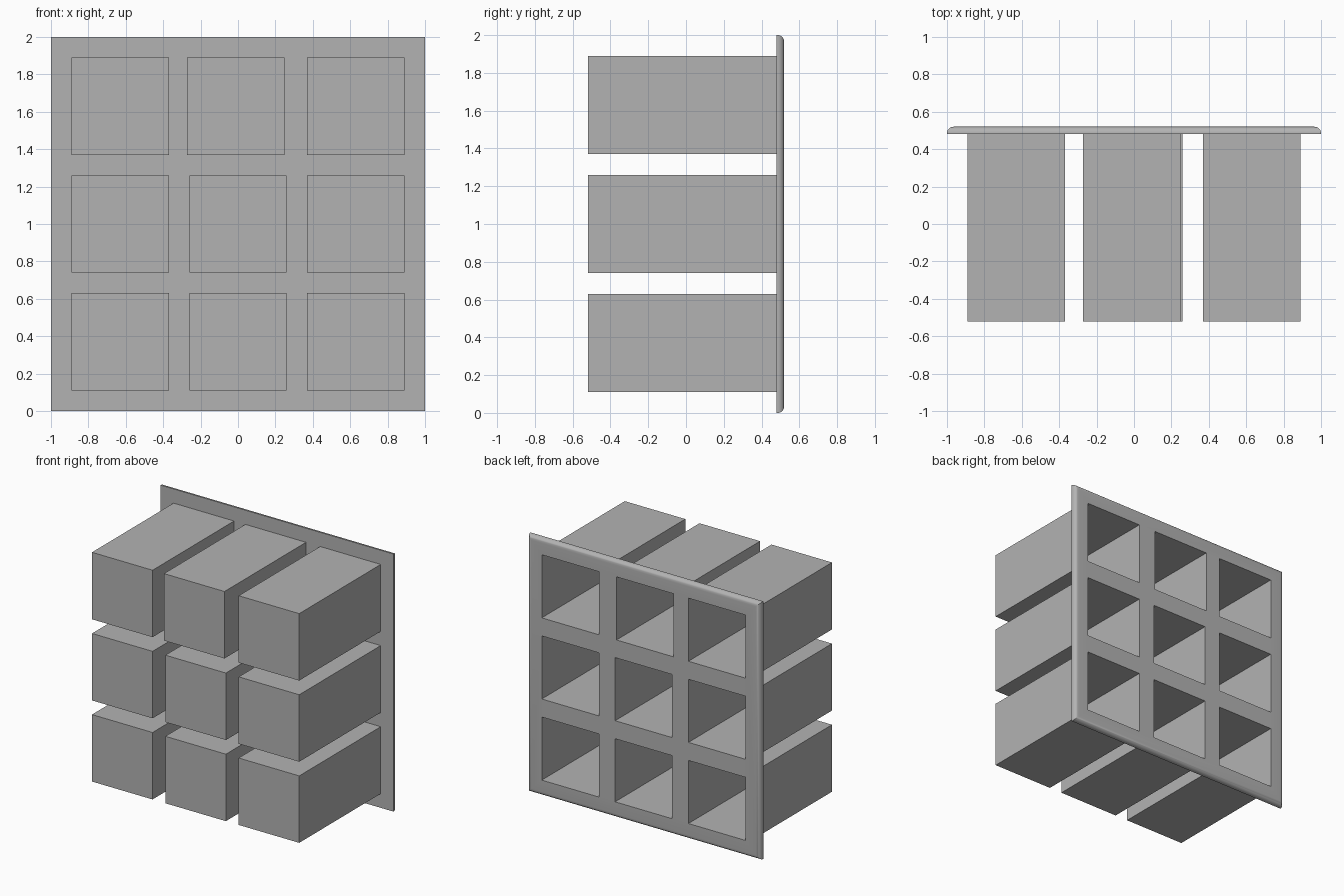
import bpy, bmesh
from mathutils import Matrix, Vector

default = bpy.data.objects.get("Cube")
if default:
    bpy.data.objects.remove(default, do_unlink=True)

FRONT, SEAT, BACK = -0.52, 0.48, 0.52   # bin fronts, panel front, panel back
BIN, WALL, PITCH = 0.52, 0.015, 0.63

grey = bpy.data.materials.new("plain_grey")
grey.use_nodes = True
colour = (0.45, 0.45, 0.45, 1)
grey.diffuse_color = colour
grey.node_tree.nodes["Principled BSDF"].inputs["Base Color"].default_value = colour


def add_box(bm, lo, hi):
    lo, hi = Vector(lo), Vector(hi)
    m = Matrix.Translation((lo + hi) / 2) @ Matrix.Diagonal((*(hi - lo), 1))
    return bmesh.ops.create_cube(bm, size=1, matrix=m)["verts"]


def make_object(name, bm):
    mesh = bpy.data.meshes.new(name)
    bm.to_mesh(mesh)
    bm.free()
    mesh.materials.append(grey)
    obj = bpy.data.objects.new(name, mesh)
    bpy.context.collection.objects.link(obj)
    return obj


# Hollow bins, open towards the back panel
cutter_bm = bmesh.new()
for row, level in enumerate(("bottom", "middle", "top")):
    for col, side in enumerate(("right", "centre", "left")):
        x = (col - 1) * PITCH
        z = 1 + (row - 1) * PITCH
        if (level, side) == ("top", "centre"):
            x -= 0.012                     # this bin sits slightly off the grid
        h, inner = BIN / 2, BIN / 2 - WALL
        bm = bmesh.new()
        add_box(bm, (x - h, FRONT, z - h), (x + h, SEAT, z + h))
        mouth = [f for f in bm.faces if f.normal.y > 0.9]
        bmesh.ops.delete(bm, geom=mouth, context="FACES_ONLY")
        bin_obj = make_object(f"{level}_{side}_bin", bm)
        shell = bin_obj.modifiers.new("wall", "SOLIDIFY")
        shell.thickness = WALL
        shell.offset = -1
        shell.use_even_offset = True
        add_box(cutter_bm, (x - inner, SEAT - 0.1, z - inner),
                (x + inner, BACK + 0.1, z + inner))

# Back panel with rounded rear edges
bm = bmesh.new()
add_box(bm, (-1, SEAT, 0), (1, BACK, 2))
rim = [e for e in bm.edges if all(v.co.y > BACK - 0.001 for v in e.verts)]
bmesh.ops.bevel(bm, geom=rim, offset=0.035, segments=8, profile=0.5, affect="EDGES")
panel = make_object("back_panel", bm)

# Openings through the panel
cutter = make_object("opening_cutter", cutter_bm)
cutter.hide_render = True
cut = panel.modifiers.new("openings", "BOOLEAN")
cut.operation = "DIFFERENCE"
cut.solver = "EXACT"
cut.object = cutter
bpy.ops.object.select_all(action="DESELECT")
panel.select_set(True)
bpy.context.view_layer.objects.active = panel
bpy.ops.object.modifier_apply(modifier=cut.name)
bpy.data.objects.remove(cutter, do_unlink=True)
bpy.ops.object.shade_smooth_by_angle(angle=0.6)
